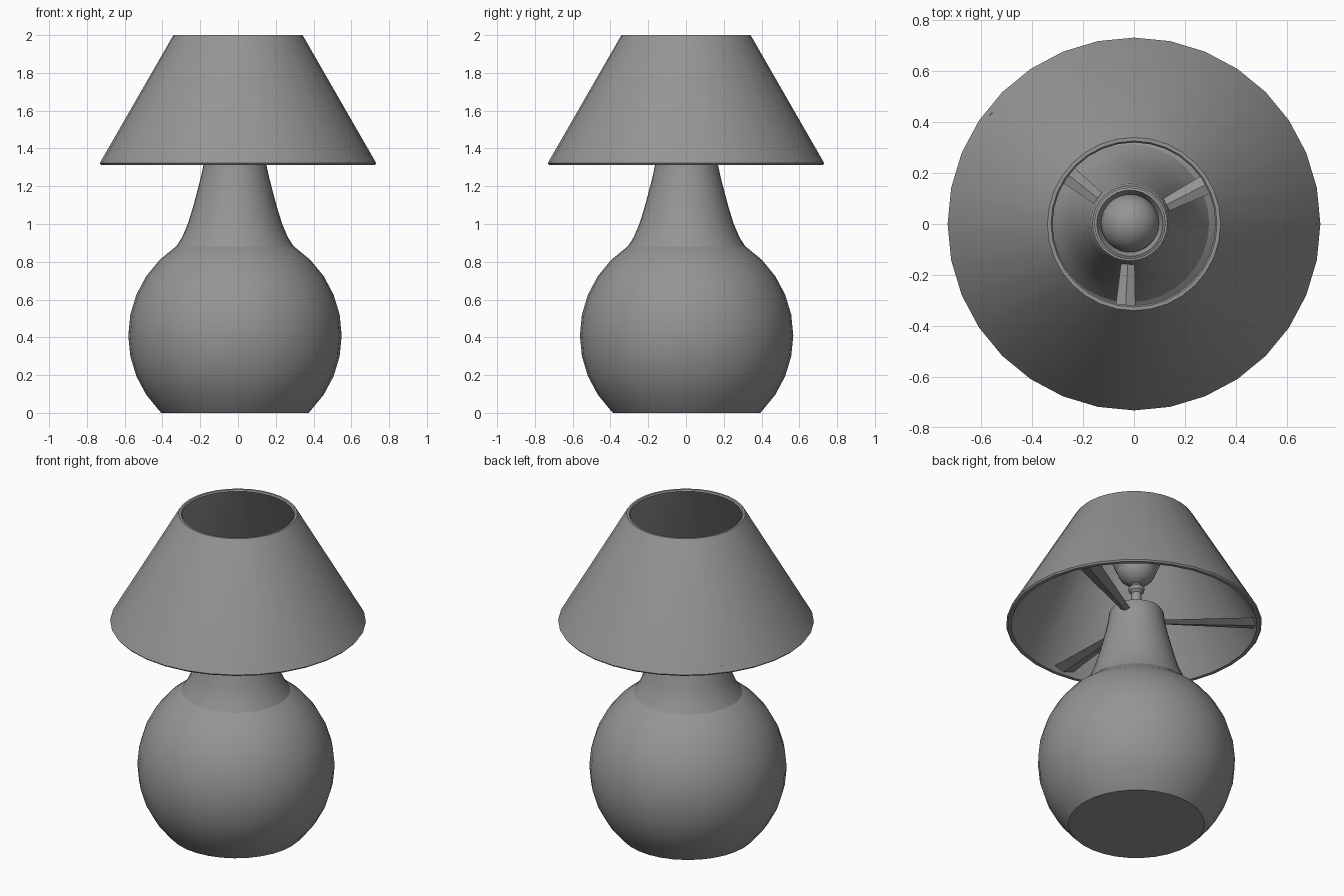
import bpy, bmesh, math
from mathutils import Matrix, Vector

cube = bpy.data.objects.get("Cube")
if cube:
    bpy.data.objects.remove(cube, do_unlink=True)

# One plain grey for the whole lamp
grey = bpy.data.materials.new("plain grey")
grey.use_nodes = True
colour = (0.3, 0.3, 0.3, 1)
grey.diffuse_color = colour
grey.node_tree.nodes["Principled BSDF"].inputs["Base Color"].default_value = colour

AXIS = Vector((-0.016, 0.003, 0))   # the stand sits slightly off the shade's centre
SIDES = 32


def finish(name, bm, location, angle=35):
    bmesh.ops.recalc_face_normals(bm, faces=bm.faces)
    mesh = bpy.data.meshes.new(name)
    bm.to_mesh(mesh)
    bm.free()
    mesh.materials.append(grey)
    obj = bpy.data.objects.new(name, mesh)
    obj.location = location
    bpy.context.collection.objects.link(obj)
    bpy.ops.object.select_all(action="DESELECT")
    obj.select_set(True)
    bpy.context.view_layer.objects.active = obj
    bpy.ops.object.shade_smooth_by_angle(angle=math.radians(angle))
    return obj


def lathe(name, profile, location=AXIS, closed=False, angle=35):
    """Turn a (radius, height) profile around the z axis."""
    bm = bmesh.new()
    verts = [bm.verts.new((r, 0, z)) for r, z in profile]
    pairs = list(zip(verts, verts[1:]))
    if closed:
        pairs.append((verts[-1], verts[0]))
    edges = [bm.edges.new(p) for p in pairs]
    bmesh.ops.spin(bm, geom=verts + edges, cent=(0, 0, 0), axis=(0, 0, 1),
                   angle=2 * math.pi, steps=SIDES, use_duplicate=False)
    bmesh.ops.remove_doubles(bm, verts=bm.verts, dist=0.0001)
    return finish(name, bm, location, angle)


# Round body: a sphere with a flat foot
RADIUS, CENTRE = 0.565, 0.41
body = [(0, 0), (0.39, 0)]
for i in range(-4, 9):
    a = i * math.pi / 16
    body.append((RADIUS * math.cos(a), CENTRE + RADIUS * math.sin(a)))
lathe("body", body)

# Flared neck with a rounded lip
lathe("neck", [(0.36, 0.8), (0.315, 0.875), (0.28, 0.93), (0.25, 1.0),
               (0.222, 1.09), (0.198, 1.18), (0.18, 1.25), (0.166, 1.315),
               (0.156, 1.385), (0.147, 1.4), (0.13, 1.4), (0, 1.39)])

# Hollow conical shade
lathe("shade", [(0.725, 1.313), (0.732, 1.322), (0.346, 1.993), (0.34, 2.0),
                (0.326, 2.0), (0.32, 1.992), (0.697, 1.324), (0.704, 1.313)],
      location=(0, 0, 0), closed=True)

# Stem with a collar, carrying the bulb socket
lathe("stem", [(0.028, 1.38), (0.028, 1.52), (0.044, 1.535), (0.046, 1.555),
               (0.03, 1.575), (0.03, 1.61)])
lathe("socket", [(0, 1.595), (0.04, 1.6), (0.085, 1.63), (0.115, 1.67),
                 (0.134, 1.715), (0.14, 1.73), (0.13, 1.735), (0.12, 1.715),
                 (0.1, 1.67), (0, 1.63)])

# Bulb
bm = bmesh.new()
bmesh.ops.create_uvsphere(bm, u_segments=SIDES, v_segments=16, radius=0.115)
finish("bulb", bm, AXIS + Vector((0, 0, 1.69)))

# Three tapered, ridged arms from the neck to the shade
for n, heading in enumerate((27, 142, 267)):
    bm = bmesh.new()
    rings = []
    for reach, half, low, high in ((0.12, 0.024, 1.325, 1.35),
                                   (0.695, 0.065, 1.325, 1.36)):
        middle = (low + high) / 2
        rings.append([bm.verts.new((reach, y, z)) for y, z in
                      ((-half, middle), (0, low), (half, middle), (0, high))])
    for i in range(4):
        j = (i + 1) % 4
        bm.faces.new((rings[0][i], rings[0][j], rings[1][j], rings[1][i]))
    for ring in rings:
        bm.faces.new(ring)
    bmesh.ops.transform(bm, verts=bm.verts,
                        matrix=Matrix.Rotation(math.radians(heading), 4, "Z"))
    finish(f"shade_arm_{n + 1}", bm, AXIS, angle=20)
